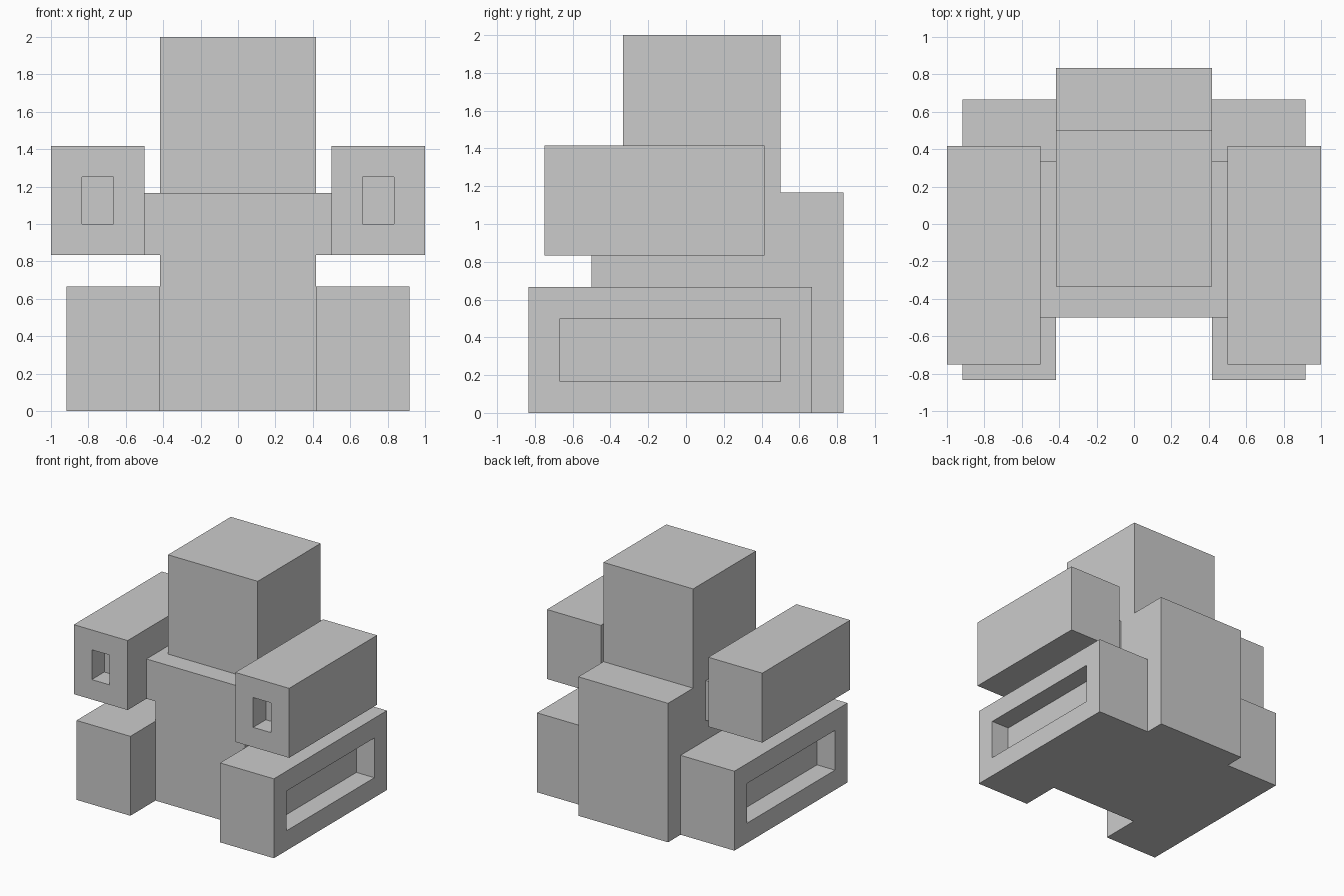
import bpy
import bmesh
from mathutils import Vector

if "Cube" in bpy.data.objects:
    bpy.data.objects.remove(bpy.data.objects["Cube"], do_unlink=True)

U = 1 / 12  # block size

grey = bpy.data.materials.new("plain_grey")
grey.use_nodes = True
GREY = (0.6, 0.6, 0.6, 1)
grey.diffuse_color = GREY
grey.node_tree.nodes["Principled BSDF"].inputs["Base Color"].default_value = GREY


def add_box(bm, low, high):
    """Box between two corners given in blocks."""
    low, high = Vector(low) * U, Vector(high) * U
    for v in bmesh.ops.create_cube(bm, size=1)["verts"]:
        v.co = [low[i] if v.co[i] < 0 else high[i] for i in range(3)]


def make(name, boxes):
    bm = bmesh.new()
    for low, high in boxes:
        add_box(bm, low, high)
    mesh = bpy.data.meshes.new(name)
    bm.to_mesh(mesh)
    bm.free()
    mesh.materials.append(grey)
    obj = bpy.data.objects.new(name, mesh)
    bpy.context.collection.objects.link(obj)
    return obj


def cut(obj, low, high):
    """Cut a rectangular recess with a hidden helper box."""
    cutter = make(obj.name + "_recess_cutter", [(low, high)])
    cutter.hide_render = True
    cutter.hide_set(True)
    cutter.display_type = 'WIRE'
    mod = obj.modifiers.new("recess", 'BOOLEAN')
    mod.operation = 'DIFFERENCE'
    mod.solver = 'EXACT'
    mod.object = cutter
    bpy.context.view_layer.update()
    shape = obj.evaluated_get(bpy.context.evaluated_depsgraph_get())
    obj.modifiers.clear()
    old, obj.data = obj.data, bpy.data.meshes.new_from_object(shape)
    bpy.data.meshes.remove(old)
    bpy.data.objects.remove(cutter, do_unlink=True)


def mirrored(obj, name):
    """Copy a left part to the right side."""
    bm = bmesh.new()
    bm.from_mesh(obj.data)
    for v in bm.verts:
        v.co.x = -v.co.x
    bmesh.ops.reverse_faces(bm, faces=bm.faces)
    mesh = obj.data.copy()
    bm.to_mesh(mesh)
    bm.free()
    bpy.context.collection.objects.link(bpy.data.objects.new(name, mesh))


# Head and torso with its back block
make("head", [((-5, -4, 14), (5, 6, 24))])
make("torso", [((-5, -6, 0), (5, 10, 14))])

# Shoulder joint
shoulder = make("left_shoulder", [((5, -6, 10), (6, 4, 14))])
mirrored(shoulder, "right_shoulder")

# Arm with a recess in its front end
arm = make("left_arm", [((6, -9, 10), (12, 5, 17))])
cut(arm, (8, -10, 12), (10, -7, 15))
mirrored(arm, "right_arm")

# Foot with a long slot in its outer side
foot = make("left_foot", [((5, -10, 0), (11, 8, 8))])
cut(foot, (9, -8, 2), (12, 6, 6))
mirrored(foot, "right_foot")
